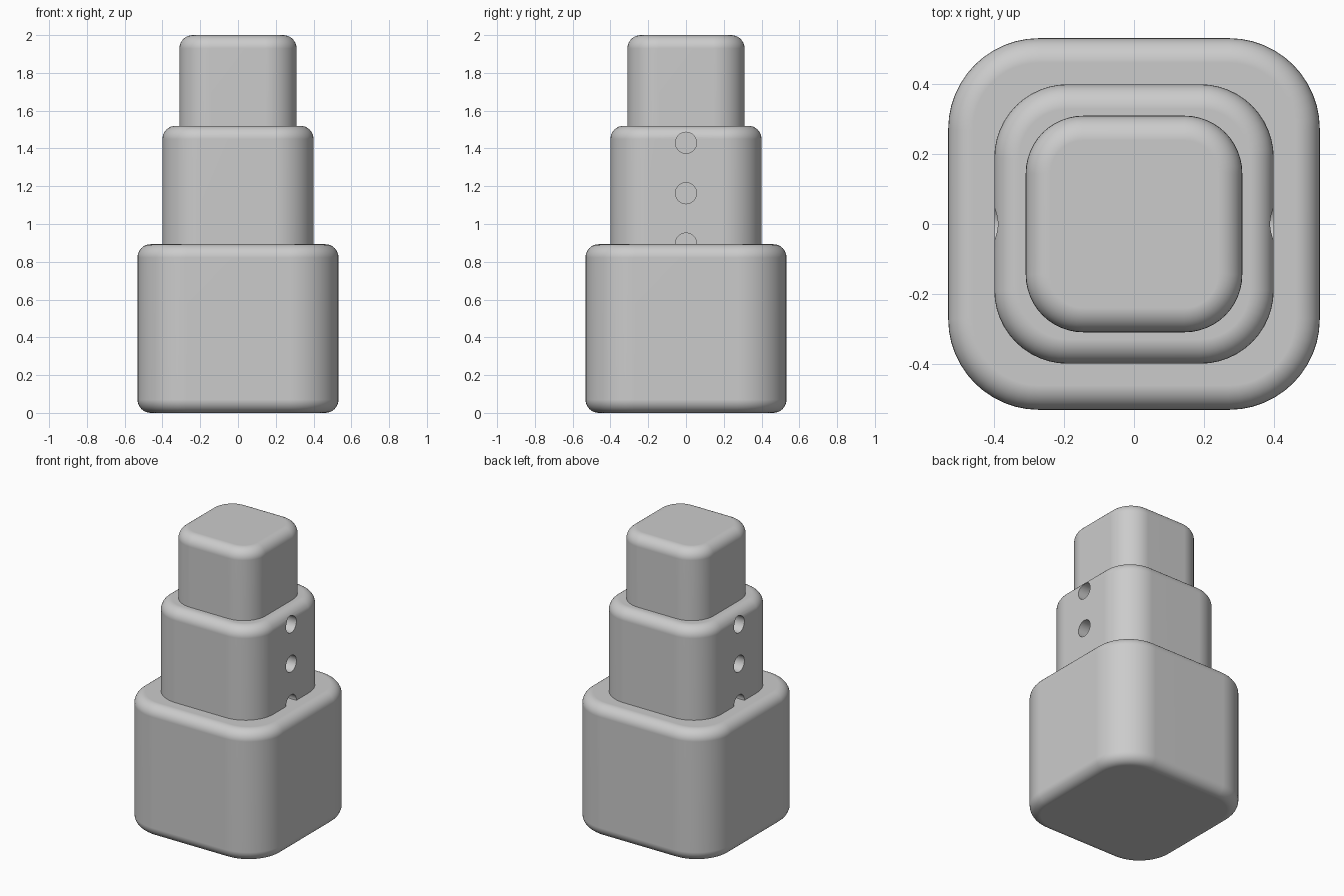
import bpy
import bmesh
from mathutils import Matrix

cube = bpy.data.objects.get("Cube")
if cube:
    bpy.data.objects.remove(cube, do_unlink=True)

grey = bpy.data.materials.new("plain grey")
grey.use_nodes = True
colour = (0.6, 0.6, 0.6, 1)
grey.diffuse_color = colour
grey.node_tree.nodes["Principled BSDF"].inputs["Base Color"].default_value = colour


def add_object(name, bm):
    bmesh.ops.recalc_face_normals(bm, faces=bm.faces)
    mesh = bpy.data.meshes.new(name)
    bm.to_mesh(mesh)
    bm.free()
    mesh.materials.append(grey)
    obj = bpy.data.objects.new(name, mesh)
    bpy.context.collection.objects.link(obj)
    return obj


def activate(obj):
    bpy.ops.object.select_all(action='DESELECT')
    obj.select_set(True)
    bpy.context.view_layer.objects.active = obj


def rounded_block(name, half, bottom, top, corner, rim=0.07):
    """Square block with wide rounded corners and softly rounded rims."""
    bm = bmesh.new()
    bmesh.ops.create_cube(bm, size=1)
    bmesh.ops.scale(bm, vec=(2 * half, 2 * half, top - bottom), verts=bm.verts)
    bmesh.ops.translate(bm, vec=(0, 0, (top + bottom) / 2), verts=bm.verts)
    upright = [e for e in bm.edges
               if abs(e.verts[0].co.z - e.verts[1].co.z) > 0.01]
    bmesh.ops.bevel(bm, geom=upright, offset=corner, segments=12,
                    profile=0.5, affect='EDGES')
    rims = [e for e in bm.edges
            if abs(e.verts[0].co.z - e.verts[1].co.z) < 1e-4]
    bmesh.ops.bevel(bm, geom=rims, offset=rim, segments=8,
                    profile=0.5, affect='EDGES')
    return add_object(name, bm)


def smooth(obj):
    activate(obj)
    bpy.ops.object.shade_smooth_by_angle(angle=0.6)
    normals = obj.modifiers.new("flat_panels", 'WEIGHTED_NORMAL')
    normals.keep_sharp = True


# Three nested sections, each narrower than the one below
base = rounded_block("base_section", 0.532, 0, 0.893, 0.26)
middle = rounded_block("middle_section", 0.40, 0.5, 1.52, 0.21)
upper = rounded_block("top_section", 0.31, 1.3, 2.0, 0.165)

# Column of round blind holes in both sides of the middle section
bm = bmesh.new()
for side in (-1, 1):
    for row in range(3):
        place = (Matrix.Translation((side * 0.41, 0, 0.896 + row * 0.267))
                 @ Matrix.Rotation(1.5707963, 4, 'Y'))
        bmesh.ops.create_cone(bm, cap_ends=True, segments=40, radius1=0.056,
                              radius2=0.056, depth=0.2, matrix=place)
cutter = add_object("hole_cutter", bm)
cutter.hide_render = True
cut = middle.modifiers.new("holes", 'BOOLEAN')
cut.operation = 'DIFFERENCE'
cut.solver = 'EXACT'
cut.object = cutter
activate(middle)
bpy.ops.object.modifier_apply(modifier=cut.name)
bpy.data.objects.remove(cutter, do_unlink=True)

for part in (base, middle, upper):
    smooth(part)
